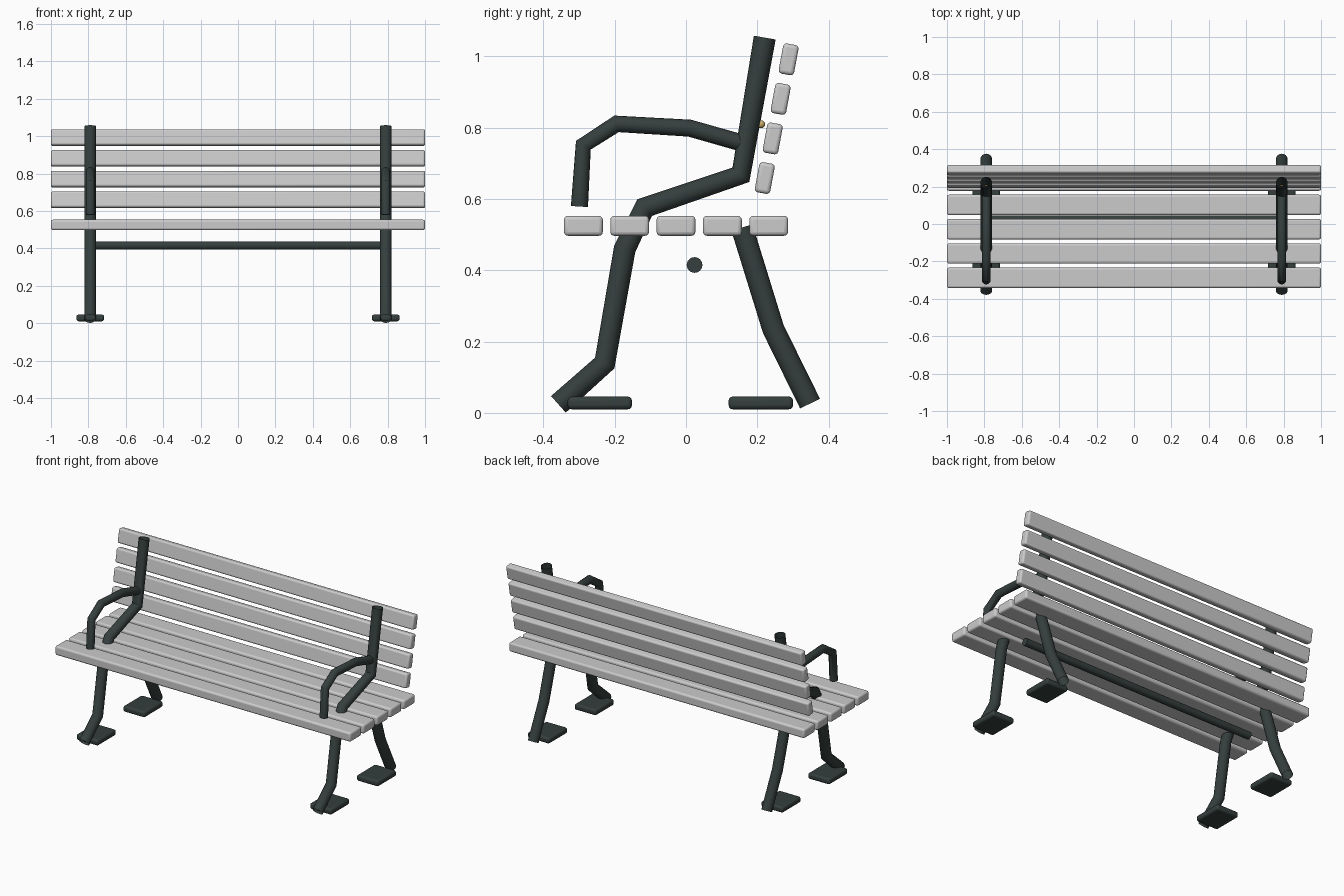
import bpy
from math import radians, atan2
from mathutils import Vector

if "Cube" in bpy.data.objects:
    bpy.data.objects.remove(bpy.data.objects["Cube"])

FRAME_X = 0.79


def material(name, color):
    m = bpy.data.materials.new(name)
    m.diffuse_color = color
    m.use_nodes = True
    m.node_tree.nodes["Principled BSDF"].inputs["Base Color"].default_value = m.diffuse_color
    return m


iron = material("dark_iron", (0.035, 0.05, 0.047, 1))
brass = material("brass", (0.6, 0.42, 0.15, 1))


def box(name, loc, size, bevel, tilt=0, mat=None):
    """Rounded-edge box, tilted about x."""
    bpy.ops.mesh.primitive_cube_add(size=1, location=loc)
    ob = bpy.context.object
    ob.name = name
    ob.scale = size
    bpy.ops.object.transform_apply(location=False, rotation=False, scale=True)
    ob.rotation_euler.x = tilt
    mod = ob.modifiers.new("bevel", "BEVEL")
    mod.width = bevel
    mod.segments = 3
    bpy.ops.object.shade_smooth_by_angle(angle=radians(35))
    if mat:
        ob.data.materials.append(mat)
    return ob


def tube(name, points, radius):
    """Open-ended round tube along a polyline."""
    cu = bpy.data.curves.new(name, "CURVE")
    cu.dimensions = "3D"
    cu.bevel_depth = radius
    cu.bevel_resolution = 6
    sp = cu.splines.new("POLY")
    sp.points.add(len(points) - 1)
    for p, co in zip(sp.points, points):
        p.co = (*co, 1)
    cu.materials.append(iron)
    ob = bpy.data.objects.new(name, cu)
    bpy.context.collection.objects.link(ob)
    bpy.ops.object.select_all(action="DESELECT")
    bpy.context.view_layer.objects.active = ob
    ob.select_set(True)
    bpy.ops.object.convert(target="MESH")
    bpy.ops.object.shade_smooth_by_angle(angle=radians(50))
    bpy.context.object.name = name


# Side profiles of the bent tubes as (y, z)
main_profile = [(-0.358, 0.024), (-0.228, 0.14), (-0.172, 0.46),
                (-0.116, 0.576), (0.154, 0.668), (0.221, 1.053)]
rear_profile = [(0.157, 0.52), (0.245, 0.235), (0.348, 0.026)]
arm_profile = [(-0.299, 0.579), (-0.288, 0.751), (-0.195, 0.811),
               (0.01, 0.799), (0.165, 0.755)]

# End frames, mirrored left and right
for side, x in (("left", -FRAME_X), ("right", FRAME_X)):
    for part, profile, r in (("front_leg_and_back_post", main_profile, 0.031),
                             ("rear_leg", rear_profile, 0.031),
                             ("armrest", arm_profile, 0.024)):
        tube(f"{part}_{side}", [(x, y, z) for y, z in profile], r)
    # Foot plates
    for end, y in (("front", -0.242), ("rear", 0.21)):
        box(f"{end}_foot_{side}", (x, y, 0.028), (0.148, 0.181, 0.036), 0.012, mat=iron)
    # Bolt through the back post
    bpy.ops.mesh.primitive_uv_sphere_add(segments=16, ring_count=8, radius=0.011,
                                         location=(x, 0.211, 0.81))
    bolt = bpy.context.object
    bolt.name = f"bolt_{side}"
    bolt.data.materials.append(brass)
    bpy.ops.object.shade_smooth()

# Seat slats
for i in range(5):
    box(f"seat_slat_{i + 1}", (0, -0.288 + 0.13 * i, 0.525), (2, 0.109, 0.056), 0.011)

# Back slats, leaning backward
for i in range(4):
    box(f"back_slat_{i + 1}", (0, 0.221 + 0.0223 * i, 0.659 + 0.111 * i),
        (2, 0.044, 0.086), 0.01, tilt=-radians(10.5))

# Stretcher between the end frames
bpy.ops.mesh.primitive_cylinder_add(vertices=24, radius=0.022, depth=2 * FRAME_X,
                                    location=(0, 0.024, 0.415),
                                    rotation=(0, radians(90), 0))
bar = bpy.context.object
bar.name = "stretcher_bar"
bar.data.materials.append(iron)
bpy.ops.object.shade_smooth_by_angle(angle=radians(35))
